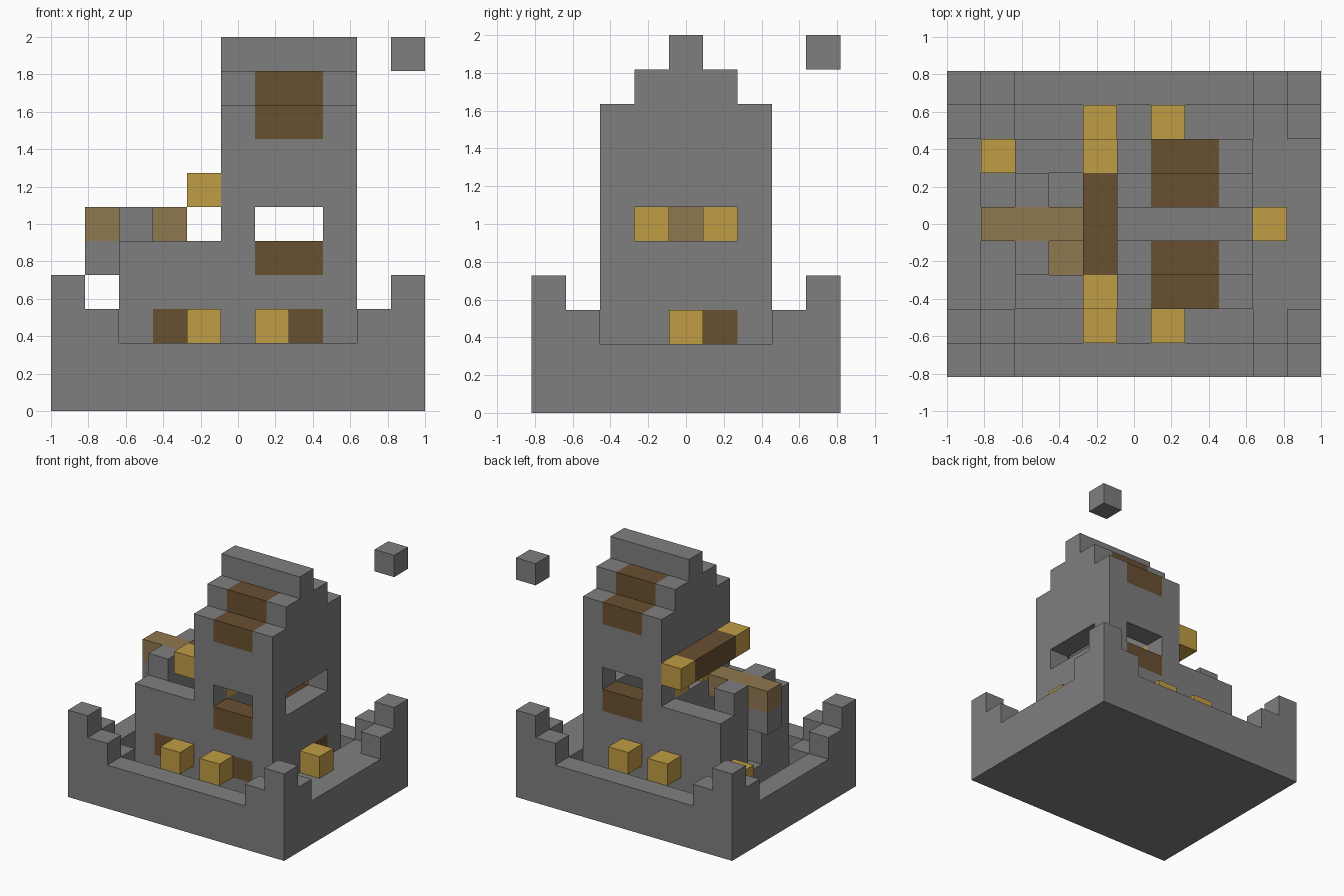
import bpy
import bmesh
from math import radians
from itertools import product
from mathutils import Vector

cube = bpy.data.objects.get("Cube")
if cube:
    bpy.data.objects.remove(cube, do_unlink=True)

U = 2 / 11                                  # edge of one block
ORIGIN = Vector((-5.5, -4.5, 0))            # corner of the block grid


def material(name, rgb):
    m = bpy.data.materials.new(name)
    m.use_nodes = True
    m.diffuse_color = (*rgb, 1)
    m.node_tree.nodes["Principled BSDF"].inputs["Base Color"].default_value = (*rgb, 1)
    return m


STONE = material("grey stone", (0.212, 0.212, 0.212))
LAMP = material("lamp yellow", (0.527, 0.337, 0.06))
DARK = material("dark wood", (0.141, 0.08, 0.031))
LIGHT = material("light wood", (0.279, 0.188, 0.08))

blocks = {}                                 # grid cell -> part name
parts = {}                                  # part name -> material


def cells(x, y, z):
    """Cells of a block range; each axis is an index or an inclusive pair."""
    spans = [(a, a) if isinstance(a, int) else a for a in (x, y, z)]
    return product(*(range(a, b + 1) for a, b in spans))


def fill(part, mat, x, y, z):
    parts[part] = mat
    for c in cells(x, y, z):
        blocks[c] = part


def carve(x, y, z):
    for c in cells(x, y, z):
        blocks.pop(c, None)


# Foundation with a sunken ditch on three sides
fill("foundation", STONE, (0, 10), (0, 8), (0, 1))
carve((2, 8), 1, 1)
carve((2, 8), 7, 1)
carve(1, (2, 6), 1)

# Stepped corner battlements
for x, dx in ((0, 1), (10, -1)):
    for y, dy in ((0, 1), (8, -1)):
        fill("battlements", STONE, x, y, (2, 3))
        fill("battlements", STONE, x + dx, y, 2)
        fill("battlements", STONE, x, y + dy, 2)

# Open-topped annex with a gable and a doorway
fill("annex_walls", STONE, (2, 4), (2, 6), (2, 4))
carve((3, 4), (3, 5), (2, 4))
fill("annex_gable", STONE, 2, (3, 5), 5)
carve(2, 4, (2, 3))
fill("door_awning", STONE, 1, 4, 4)
fill("annex_ridge", LIGHT, (1, 3), 4, 5)
fill("annex_seat", LIGHT, 3, 3, 2)

# Hollow tower with a stepped roof
fill("tower", STONE, (5, 8), (2, 6), (2, 8))
fill("tower_roof", STONE, (5, 8), (3, 5), 9)
fill("tower_roof", STONE, (5, 8), 4, 10)
carve((6, 7), (3, 5), (2, 8))
carve((6, 7), 4, 9)

# Tower windows on the front, back and both sides
carve((6, 7), (2, 6), 5)
carve(8, (3, 5), 5)
carve(5, 4, 5)
fill("inner_lamps", LAMP, 5, 3, 5)
fill("inner_lamps", LAMP, 5, 5, 5)

# Dark wood under the windows and on the roof steps
for wall, step in ((2, 3), (6, 5)):
    fill("window_sills", DARK, (6, 7), wall, 4)
    fill("roof_panels", DARK, (6, 7), wall, 8)
    fill("roof_panels", DARK, (6, 7), step, 9)
fill("wall_panels", DARK, 3, 2, 2)
fill("wall_panels", DARK, 7, 2, 2)
fill("wall_panels", DARK, 8, 5, 2)

# Raised beam with bright ends beside the tower
fill("raised_beam", DARK, 4, (3, 5), 6)
fill("beam_ends", LAMP, 4, 2, 6)
fill("beam_ends", LAMP, 4, 6, 6)

# Lamps around the walls
for x, y in ((4, 1), (6, 1), (4, 7), (6, 7), (9, 4), (1, 6)):
    fill("wall_lamps", LAMP, x, y, 2)

# Floating block
fill("floating_block", STONE, 10, 8, 10)


def build(part, mat):
    """Skin the exposed block sides of one part and merge flat areas."""
    bm = bmesh.new()
    for c in (c for c, name in blocks.items() if name == part):
        mid = Vector(c) + ORIGIN + Vector((0.5, 0.5, 0.5))
        for axis, sign in product(range(3), (-1, 1)):
            n = Vector((0, 0, 0))
            n[axis] = sign
            if tuple(int(a + b) for a, b in zip(c, n)) in blocks:
                continue
            u = Vector((0, 0, 0))
            u[(axis + 1) % 3] = 0.5
            v = n.cross(u)
            centre = mid + n / 2
            ring = (centre - u - v, centre + u - v, centre + u + v, centre - u + v)
            bm.faces.new([bm.verts.new(p * U) for p in ring])
    bmesh.ops.remove_doubles(bm, verts=bm.verts, dist=0.001)
    bmesh.ops.dissolve_limit(bm, angle_limit=radians(1), verts=bm.verts, edges=bm.edges)
    mesh = bpy.data.meshes.new(part)
    bm.to_mesh(mesh)
    bm.free()
    mesh.materials.append(mat)
    bpy.context.collection.objects.link(bpy.data.objects.new(part, mesh))


for part, mat in parts.items():
    build(part, mat)
